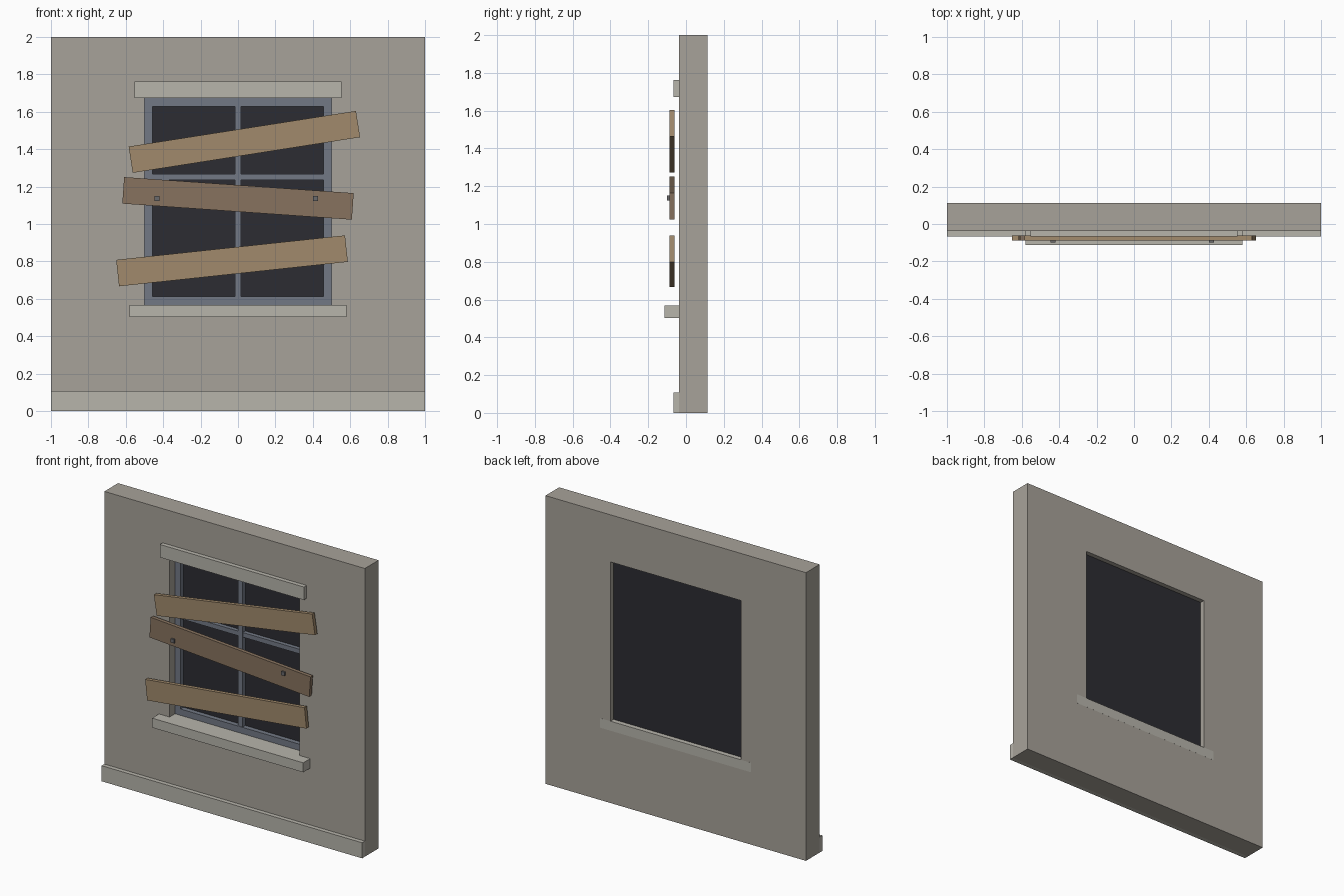
import bpy, bmesh
from math import radians

if "Cube" in bpy.data.objects:
    bpy.data.objects.remove(bpy.data.objects["Cube"])


def material(name, r, g, b):
    m = bpy.data.materials.new(name)
    m.diffuse_color = [(c / 255) ** 2.2 for c in (r, g, b)] + [1]
    m.use_nodes = True
    m.node_tree.nodes["Principled BSDF"].inputs["Base Color"].default_value = m.diffuse_color
    return m


WALL = material("plaster", 166, 161, 152)
TRIM = material("stone_trim", 182, 179, 170)
FRAME = material("painted_frame", 114, 120, 132)
GLASS = material("dark_glass", 48, 48, 53)
WOOD = material("light_wood", 160, 137, 108)
WOOD_DARK = material("dark_wood", 134, 114, 95)
IRON = material("iron", 105, 105, 108)


def finish(name, bm, mat):
    bmesh.ops.recalc_face_normals(bm, faces=bm.faces[:])
    me = bpy.data.meshes.new(name)
    bm.to_mesh(me)
    bm.free()
    me.materials.append(mat)
    ob = bpy.data.objects.new(name, me)
    bpy.context.collection.objects.link(ob)
    return ob


def box(name, x, y, z, mat, tilt=0):
    """Box from (min, max) ranges, tilted about its own centre in the front plane."""
    bm = bmesh.new()
    bmesh.ops.create_cube(bm, size=1)
    bmesh.ops.scale(bm, verts=bm.verts, vec=[b - a for a, b in (x, y, z)])
    ob = finish(name, bm, mat)
    ob.location = [(a + b) / 2 for a, b in (x, y, z)]
    ob.rotation_euler.y = -radians(tilt)
    return ob


def ring(name, outer, inner, y, mat):
    """Rectangular slab with a rectangular opening; rects are x0, x1, z0, z1."""
    bm = bmesh.new()
    loops = []
    for x0, x1, z0, z1 in (outer, inner):
        loops.append([bm.verts.new((px, y[0], pz)) for px, pz in
                      ((x0, z0), (x1, z0), (x1, z1), (x0, z1))])
    o, i = loops
    faces = [bm.faces.new((o[k], o[(k + 1) % 4], i[(k + 1) % 4], i[k])) for k in range(4)]
    ext = bmesh.ops.extrude_face_region(bm, geom=faces, use_keep_orig=True)
    moved = [g for g in ext["geom"] if isinstance(g, bmesh.types.BMVert)]
    bmesh.ops.translate(bm, verts=moved, vec=(0, y[1] - y[0], 0))
    return finish(name, bm, mat)


# Wall with window opening, and base plinth
ring("wall", (-1, 1, 0, 2), (-0.5, 0.5, 0.55, 1.673), (-0.037, 0.113), WALL)
box("plinth", (-1, 1), (-0.067, -0.037), (0, 0.108), TRIM)

# Lintel, and sill running through the wall
box("lintel", (-0.553, 0.553), (-0.067, -0.037), (1.673, 1.763), TRIM)
box("sill", (-0.58, 0.58), (-0.113, 0.1133), (0.502, 0.568), TRIM)

# Window frame, glazing bars and pane
ring("window_frame", (-0.5, 0.5, 0.568, 1.673), (-0.457, 0.457, 0.612, 1.628),
     (0.023, 0.058), FRAME)
box("vertical_bar", (-0.017, 0.017), (0.026, 0.058), (0.612, 1.628), FRAME)
box("horizontal_bar", (-0.457, 0.457), (0.028, 0.058), (1.236, 1.268), FRAME)
box("pane", (-0.5, 0.5), (0.056, 0.08), (0.56, 1.673), GLASS)

# Boards nailed across the window: centre x, centre z, tilt, material
for label, cx, cz, tilt, mat in (("top", 0.034, 1.439, 8.9, WOOD),
                                 ("middle", 0, 1.137, -4, WOOD_DARK),
                                 ("bottom", -0.032, 0.803, 6.1, WOOD)):
    box(label + "_board", (cx - 0.615, cx + 0.615), (-0.088, -0.062),
        (cz - 0.071, cz + 0.071), mat, tilt)

# Square nail heads on the middle board
for side, x in (("left", -0.434), ("right", 0.414)):
    box(side + "_nail", (x - 0.013, x + 0.013), (-0.1, -0.086), (1.124, 1.15), IRON)
